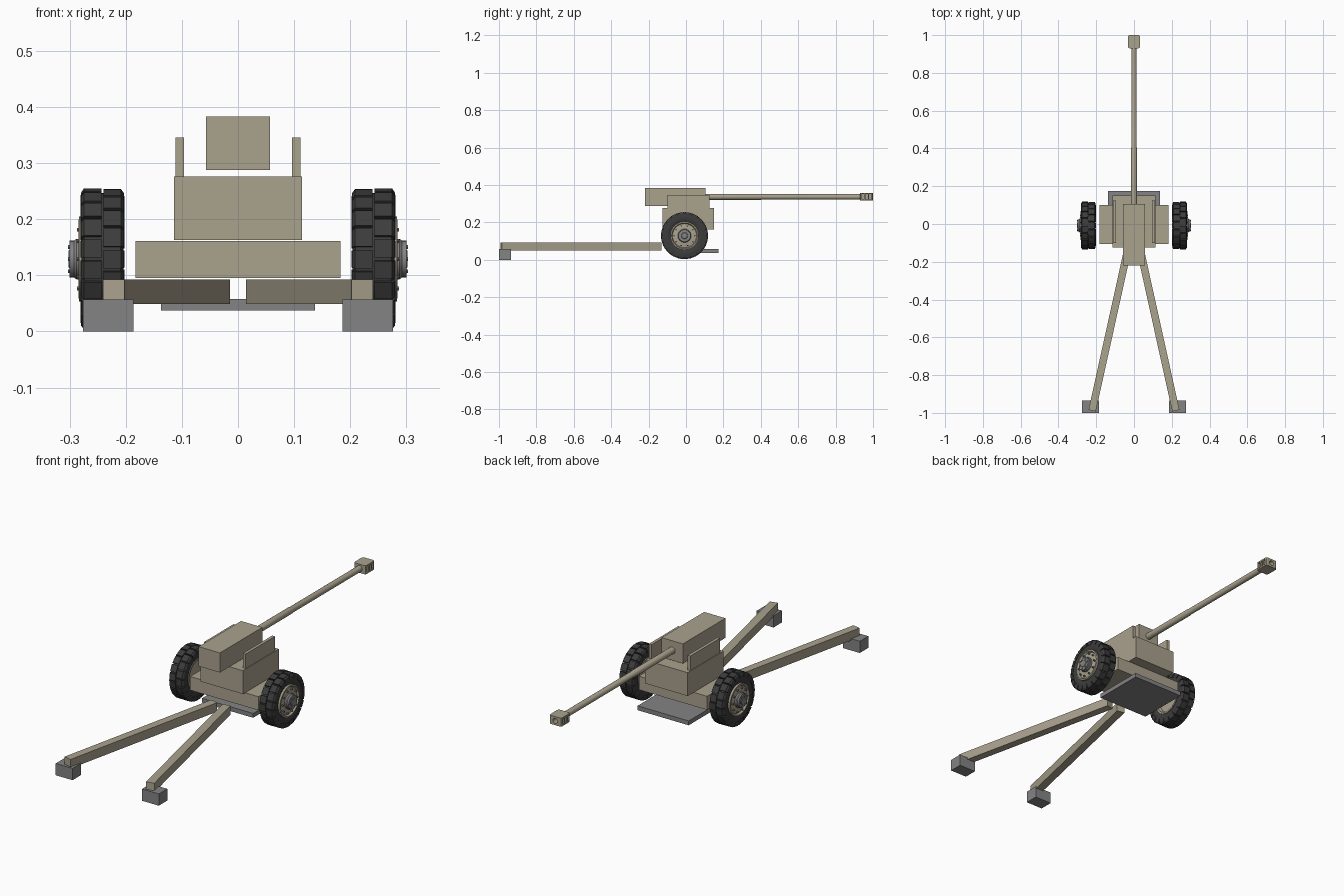
import bpy, bmesh
from math import pi, cos, sin, atan2, hypot
from mathutils import Matrix, Vector

if "Cube" in bpy.data.objects:
    bpy.data.objects.remove(bpy.data.objects["Cube"])


def mat(name, c):
    m = bpy.data.materials.new(name)
    m.diffuse_color = (*c, 1)
    m.use_nodes = True
    m.node_tree.nodes["Principled BSDF"].inputs["Base Color"].default_value = m.diffuse_color
    return m


TAN = mat("tan_paint", (0.40, 0.36, 0.27))
RUBBER = mat("rubber", (0.045, 0.045, 0.045))
GREY = mat("grey_metal", (0.23, 0.23, 0.23))


def finish(name, bm, material, mirror=False, smooth=False):
    bmesh.ops.recalc_face_normals(bm, faces=bm.faces)
    me = bpy.data.meshes.new(name)
    bm.to_mesh(me)
    bm.free()
    ob = bpy.data.objects.new(name, me)
    bpy.context.collection.objects.link(ob)
    if material:
        me.materials.append(material)
    if mirror:
        ob.modifiers.new("mirror", 'MIRROR')
    if smooth:
        bpy.ops.object.select_all(action='DESELECT')
        ob.select_set(True)
        bpy.context.view_layer.objects.active = ob
        bpy.ops.object.shade_smooth_by_angle(angle=0.6)
    return ob


def add_box(bm, x, y, z):
    """Add a box from (min, max) ranges."""
    c = [(a + b) / 2 for a, b in (x, y, z)]
    s = [b - a for a, b in (x, y, z)]
    return bmesh.ops.create_cube(bm, size=1, matrix=Matrix.Translation(c) @ Matrix.Diagonal((*s, 1)))["verts"]


def box(name, x, y, z, material, mirror=False):
    bm = bmesh.new()
    add_box(bm, x, y, z)
    return finish(name, bm, material, mirror)


def lathe(name, profile, centre, axis, material, n=32, mirror=False):
    """Revolve a closed (along, radius) profile round the x or y axis."""
    bm = bmesh.new()
    rings = []
    for i in range(n):
        a = 2 * pi * i / n
        ring = []
        for t, r in profile:
            p = (t, r * cos(a), r * sin(a)) if axis == 'x' else (r * cos(a), t, r * sin(a))
            ring.append(bm.verts.new(Vector(p) + Vector(centre)))
        rings.append(ring)
    m = len(profile)
    for i in range(n):
        A, B = rings[i], rings[(i + 1) % n]
        for j in range(m):
            k = (j + 1) % m
            if profile[j][1] == 0 and profile[k][1] == 0:
                continue
            bm.faces.new((A[j], A[k], B[k], B[j]))
    bmesh.ops.remove_doubles(bm, verts=bm.verts, dist=1e-6)
    return finish(name, bm, material, mirror, smooth=True)


# carriage body
box("chassis", (-.183, .183), (-.105, .10), (.095, .161), TAN)
box("upper_mount", (-.114, .114), (-.125, .15), (.163, .276), TAN)
box("cradle_side_plate", (.096, .111), (-.10, .125), (.276, .346), TAN, True)
box("breech", (-.057, .057), (-.22, .105), (.288, .383), TAN)
box("base_plate", (-.137, .137), (-.08, .175), (.037, .058), GREY)

# barrel with a hollow bore
BZ = .337
lathe("barrel", [(.10, 0), (.10, .016), (.40, .016), (.405, .0145), (.95, .0145),
                 (.95, .009), (.80, .009), (.80, 0)], (0, 0, BZ), 'y', TAN, 24)

# muzzle brake: rounded block, drilled bore and side slots
bm = bmesh.new()
add_box(bm, (-.032, .032), (.93, 1.0), (BZ - .021, BZ + .021))
edges = [e for e in bm.edges if abs(e.verts[0].co.z - e.verts[1].co.z) > .01]
bmesh.ops.bevel(bm, geom=edges, offset=.008, segments=2, profile=.5, affect='EDGES')
brake = finish("muzzle_brake", bm, TAN)
bm = bmesh.new()
for s in (-1, 1):
    for y in (.947, .966, .985):
        add_box(bm, sorted((s * .018, s * .05)), (y - .006, y + .006), (BZ - .014, BZ + .014))
slots = finish("slot_cutter", bm, None)
bore = lathe("bore_cutter", [(.945, 0), (.945, .012), (1.05, .012), (1.05, 0)], (0, 0, BZ), 'y', None, 24)
for cutter in (slots, bore):
    cutter.hide_render = True
    cutter.hide_viewport = True
    cutter.display_type = 'WIRE'
    mod = brake.modifiers.new("cut", 'BOOLEAN')
    mod.operation = 'DIFFERENCE'
    mod.object = cutter

# split trails and their ground blocks
A, B = Vector((.033, -.135, .071)), Vector((.2215, -.988, .071))
d = B - A
bm = bmesh.new()
bmesh.ops.create_cube(bm, size=1, matrix=Matrix.Translation((A + B) / 2)
                      @ Matrix.Rotation(atan2(d.y, d.x), 4, 'Z')
                      @ Matrix.Diagonal((d.length, .039, .044, 1)))
finish("trail_leg", bm, TAN, True)
box("trail_spade", (.186, .276), (-1.0, -.935), (0, .057), GREY, True)

# wheels
WC = (0, -.008, .129)
XC = .2415
lathe("tyre", [(.212, .072), (.205, .085), (.204, .105), (.209, .118), (.274, .118),
               (.279, .105), (.278, .085), (.271, .072)], WC, 'x', RUBBER, 40, True)

# tread blocks: two staggered rows
bm = bmesh.new()
N = 20
section = [(-.0015, .126), (-.033, .126), (-.0385, .118), (-.0395, .102), (-.0015, .102)]
for side in (-1, 1):
    for i in range(N):
        mid = 2 * pi * (i + (.5 if side > 0 else 0)) / N
        half = pi / N * .84
        ends = [[bm.verts.new((XC - side * x, WC[1] + r * cos(a), WC[2] + r * sin(a)))
                 for x, r in section] for a in (mid - half, mid + half)]
        for e in ends:
            bm.faces.new(e)
        for j in range(len(section)):
            k = (j + 1) % len(section)
            bm.faces.new((ends[0][j], ends[0][k], ends[1][k], ends[1][j]))
finish("tyre_tread", bm, RUBBER, True)

# rim and hub
lathe("wheel_rim", [(.222, 0), (.222, .062), (.207, .068), (.207, .076), (.283, .076), (.284, .069),
                    (.276, .064), (.280, .045), (.280, 0)], WC, 'x', TAN, 32, True)
lathe("wheel_hub", [(.275, 0), (.275, .036), (.288, .036), (.292, .033), (.300, .033),
                    (.300, .017), (.302, .015), (.302, 0)], WC, 'x', GREY, 24, True)

# bolts on the rim and the hub
bm = bmesh.new()
for count, rad, x0, x1, size in ((10, .055, .274, .287, .004), (6, .025, .298, .303, .004)):
    for i in range(count):
        a = 2 * pi * i / count
        p = Vector(((x0 + x1) / 2, WC[1] + rad * cos(a), WC[2] + rad * sin(a)))
        bmesh.ops.create_cone(bm, cap_ends=True, segments=6, radius1=size, radius2=size, depth=x1 - x0,
                              matrix=Matrix.Translation(p) @ Matrix.Rotation(pi / 2, 4, 'Y'))
finish("wheel_bolts", bm, GREY, True)
